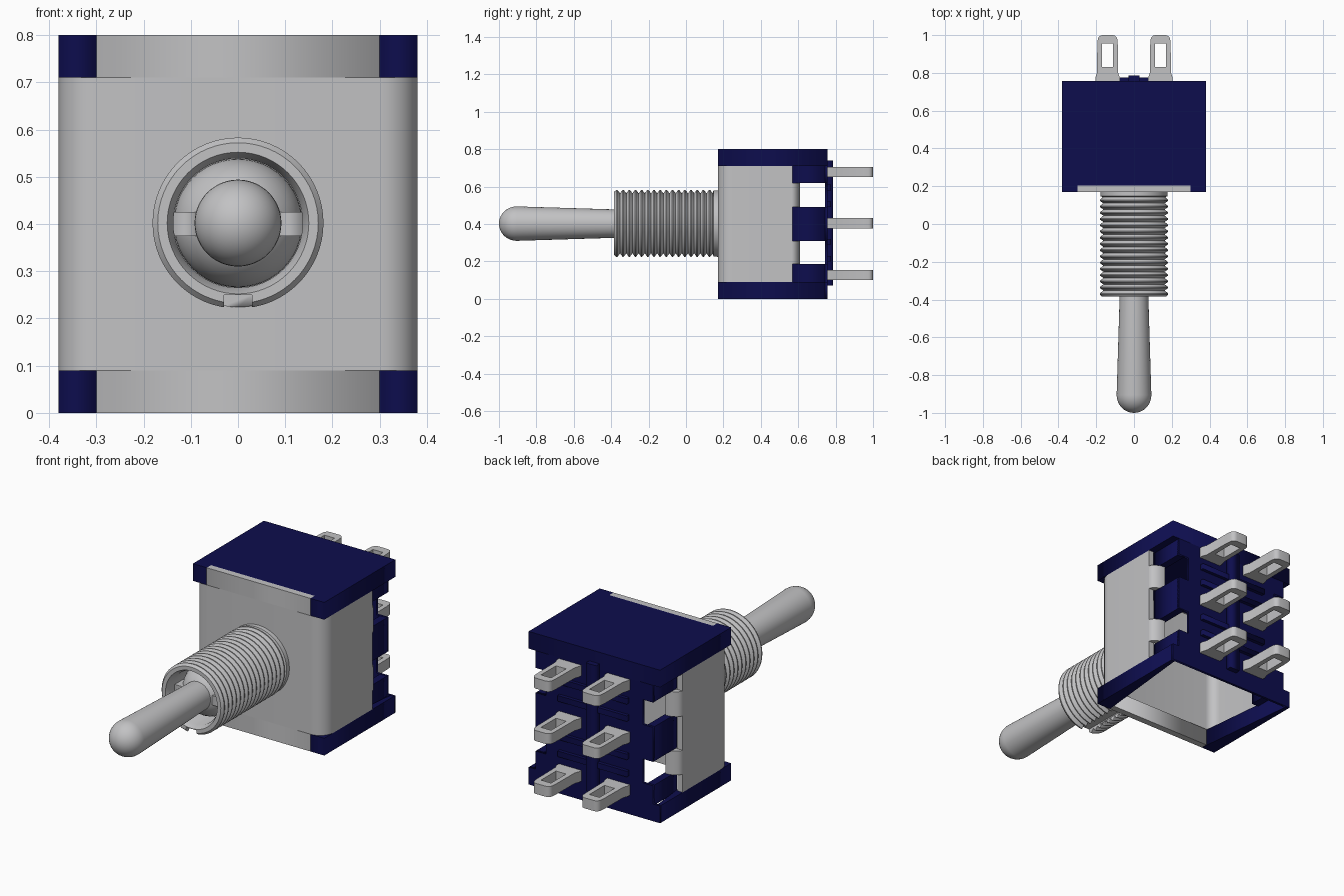
import bpy, bmesh, math
from mathutils import Matrix

cube = bpy.data.objects.get("Cube")
if cube:
    bpy.data.objects.remove(cube, do_unlink=True)


def material(name, rgb, metal=0.0):
    m = bpy.data.materials.new(name)
    m.use_nodes = True
    m.diffuse_color = (*rgb, 1)
    m.node_tree.nodes["Principled BSDF"].inputs["Base Color"].default_value = (*rgb, 1)
    return m


STEEL = material("light grey metal", (0.54, 0.54, 0.55))
BLUE = material("dark blue plastic", (0.004, 0.004, 0.075))
AXIS_Z = 0.402


def add_mesh(name, bm, mat, smooth=None):
    bmesh.ops.remove_doubles(bm, verts=bm.verts, dist=1e-5)
    bmesh.ops.recalc_face_normals(bm, faces=bm.faces)
    me = bpy.data.meshes.new(name)
    bm.to_mesh(me)
    bm.free()
    me.materials.append(mat)
    ob = bpy.data.objects.new(name, me)
    bpy.context.collection.objects.link(ob)
    if smooth:
        bpy.ops.object.select_all(action='DESELECT')
        ob.select_set(True)
        bpy.context.view_layer.objects.active = ob
        bpy.ops.object.shade_smooth_by_angle(angle=math.radians(smooth))
    return ob


def prism(name, loops, lo, hi, mat, axis='z', smooth=None):
    """Extrude flat loops (outline, then holes) along z, or along y for x-z outlines."""
    cu = bpy.data.curves.new(name, 'CURVE')
    cu.dimensions, cu.fill_mode, cu.extrude = '2D', 'BOTH', (hi - lo) / 2
    for loop in loops:
        sp = cu.splines.new('POLY')
        sp.points.add(len(loop) - 1)
        for p, (u, v) in zip(sp.points, loop):
            p.co = (u, v, 0, 1)
        sp.use_cyclic_u = True
    tmp = bpy.data.objects.new("tmp", cu)
    bpy.context.collection.objects.link(tmp)
    dg = bpy.context.evaluated_depsgraph_get()
    me = bpy.data.meshes.new_from_object(tmp.evaluated_get(dg))
    bm = bmesh.new()
    bm.from_mesh(me)
    bpy.data.objects.remove(tmp, do_unlink=True)
    bpy.data.curves.remove(cu)
    bpy.data.meshes.remove(me)
    mid = (lo + hi) / 2
    if axis == 'y':
        mat4 = Matrix.Translation((0, mid, 0)) @ Matrix.Rotation(math.pi / 2, 4, 'X')
    else:
        mat4 = Matrix.Translation((0, 0, mid))
    bmesh.ops.transform(bm, matrix=mat4, verts=bm.verts)
    return add_mesh(name, bm, mat, smooth)


def rect(a, b, c, d):
    return [(a, c), (b, c), (b, d), (a, d)]


def box(name, x, y, z, mat):
    return prism(name, [rect(*x, *y)], *z, mat)


def lathe(name, profile, mat, closed=False, steps=48, smooth=30):
    """Spin (y, radius) points about the toggle axis."""
    bm = bmesh.new()
    vs = [bm.verts.new((0, y, AXIS_Z + r)) for y, r in profile]
    es = [bm.edges.new(p) for p in zip(vs, vs[1:])]
    if closed:
        es.append(bm.edges.new((vs[-1], vs[0])))
    bmesh.ops.spin(bm, geom=vs + es, cent=(0, 0, AXIS_Z), axis=(0, 1, 0),
                   angle=2 * math.pi, steps=steps)
    return add_mesh(name, bm, mat, smooth)


def arc(cx, cy, rx, ry, a0, a1, n=8):
    return [(cx + rx * math.cos(math.radians(a0 + (a1 - a0) * i / n)),
             cy + ry * math.sin(math.radians(a0 + (a1 - a0) * i / n))) for i in range(n + 1)]


# Plastic housing: top slab notched for the front plate
prism("housing_top", [[(-.38, .17), (-.3, .17), (-.3, .205), (.3, .205), (.3, .17),
                       (.38, .17), (.38, .757), (-.38, .757)]], .71, .8, BLUE)

# Back wall with side notches
edge = [(.38, 0), (.38, .09), (.34, .09), (.34, .185), (.28, .185), (.28, .31), (.34, .31),
        (.34, .49), (.28, .49), (.28, .62), (.34, .62), (.34, .71)]
prism("housing_back", [edge + [(-x, z) for x, z in reversed(edge)]], .744, .757, BLUE, 'y')

for s, side in ((1, "left"), (-1, "right")):
    # Tapering bottom lip, with the underside of the housing left open
    prism(f"bottom_lip_{side}", [[(s * .38, .17), (s * .3, .17), (s * .36, .75), (s * .38, .75)]],
          0, .09, BLUE)
    # Recessed side wall between the openings
    for i, z in enumerate(((.08, .185), (.31, .49), (.62, .715))):
        box(f"side_wall_{side}_{i}", sorted((s * .30, s * .34)), (.56, .75), z, BLUE)
    # Folded retaining tabs
    tab = arc(.31, .565, .07, .045, 0, 90) + arc(.31, .565, .04, .015, 90, 0)
    for i, z in enumerate(((.185, .31), (.49, .62))):
        prism(f"fold_tab_{side}_{i}", [[(s * x, y) for x, y in tab]], *z, STEEL, smooth=30)

# Metal bracket wrapped round the front and sides
half = arc(.30, .25, .08, .08, -90, 0) + [(.38, .57)]
inner = [(.35, .57)] + arc(.30, .25, .05, .05, 0, -90)
outline = half + inner
mirror = [(-x, y) for x, y in reversed(outline)]
prism("bracket", [outline + mirror], .09, .71, STEEL, smooth=30)
for name, z in (("bracket_lower_edge", (0, .09)), ("bracket_upper_edge", (.71, .8))):
    box(name, (-.3, .3), (.17, .205), z, STEEL)

# Raised ribs on the back
box("back_rib_vertical", (-.03, .03), (.75, .785), (.07, .74), BLUE)
for i, z in enumerate((.20, .29, .49, .58)):
    box(f"back_rib_{i}", (-.2, .2), (.75, .775), (z, z + .03), BLUE)

# Six solder terminals
tip = [(.065, .74), (.065, .775), (.056, .80), (.054, .95)] + arc(.026, .974, .026, .026, 0, 90, 5)
for i, x0 in enumerate((-.14, .14)):
    for j, z in enumerate((.10, .376, .65)):
        shape = tip + [(-x, y) for x, y in reversed(tip)]
        hole = rect(-.029, .029, .832, .956)
        prism(f"terminal_{i}_{j}", [[(x + x0, y) for x, y in shape],
                                    [(x + x0, y) for x, y in hole]], z, z + .055, STEEL, smooth=30)

# Threaded bushing with hollow bore
thread = []
pitch = .033
for k in range(16):
    y = -.385 + k * pitch
    thread += [(y, .170 if k == 0 else .162), (y + .013, .181), (y + .018, .181)]
bushing = lathe("threaded_bushing",
                [(.18, .137), (-.355, .137), (-.385, .15)] + thread + [(.143, .164), (.147, .178), (.18, .178)],
                STEEL, closed=True, steps=64)

# Keyway along the underside of the thread
cutter = box("keyway_cutter", (-.03, .03), (-.5, .165), (.15, .25), STEEL)
cutter.hide_render = True
mod = bushing.modifiers.new("keyway", 'BOOLEAN')
mod.operation, mod.object, mod.solver = 'DIFFERENCE', cutter, 'EXACT'
bpy.ops.object.select_all(action='DESELECT')
bushing.select_set(True)
bpy.context.view_layer.objects.active = bushing
bpy.ops.object.modifier_apply(modifier=mod.name)
bpy.data.objects.remove(cutter, do_unlink=True)

# Pivot ball and guide keys inside the bore
ball = [(y - .22, r) for y, r in arc(0, 0, .1365, .1365, 180, 0, 20)]
lathe("pivot_ball", ball, STEEL)
for s, side in ((1, "left"), (-1, "right")):
    box(f"guide_key_{side}", sorted((s * .08, s * .138)), (-.33, -.2), (.375, .425), STEEL)

# Tapered toggle lever with domed end
dome = [(y - .905, r) for y, r in arc(0, 0, .095, .092, 180, 90, 10)]
lathe("toggle_lever", dome + [(-.385, .076), (-.25, .073)], STEEL)
